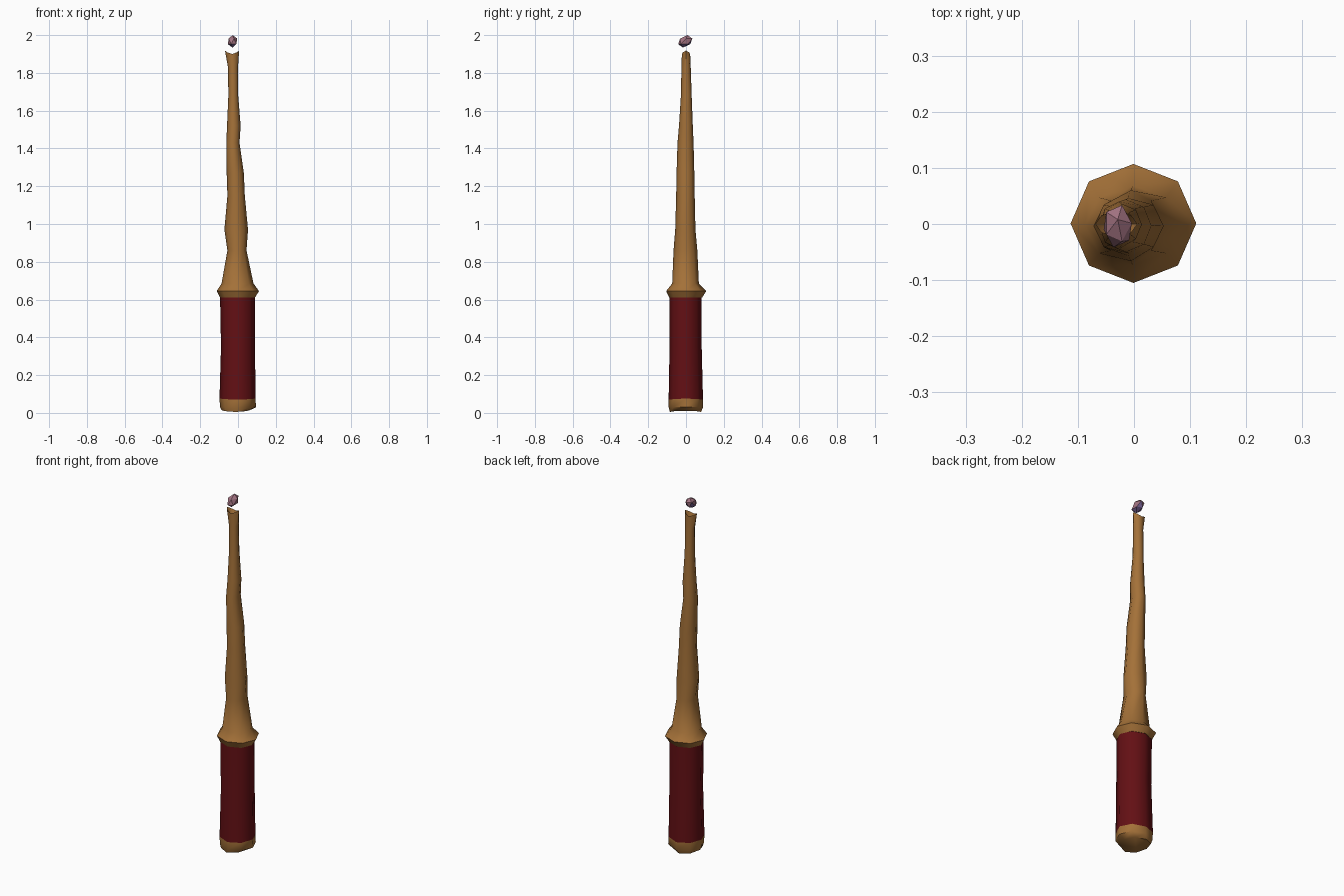
import bpy, bmesh, math
from mathutils import Vector

old = bpy.data.objects.get("Cube")
if old:
    bpy.data.objects.remove(old, do_unlink=True)


def material(name, rgb):
    m = bpy.data.materials.new(name)
    m.use_nodes = True
    m.diffuse_color = (*rgb, 1)
    m.node_tree.nodes["Principled BSDF"].inputs["Base Color"].default_value = (*rgb, 1)
    return m


wood = material("warm wood", (0.37, 0.165, 0.04))
leather = material("dark red wrap", (0.125, 0.005, 0.007))
pink = material("pink crystal", (0.36, 0.17, 0.22))
violet = material("violet crystal", (0.17, 0.11, 0.27))


def finish(name, bm, mats, angle):
    bmesh.ops.recalc_face_normals(bm, faces=bm.faces)
    me = bpy.data.meshes.new(name)
    bm.to_mesh(me)
    bm.free()
    ob = bpy.data.objects.new(name, me)
    bpy.context.collection.objects.link(ob)
    for m in mats:
        me.materials.append(m)
    bpy.ops.object.select_all(action="DESELECT")
    ob.select_set(True)
    bpy.context.view_layer.objects.active = ob
    bpy.ops.object.shade_smooth_by_angle(angle=math.radians(angle))
    return ob


SIDES = 8


def loft(name, rings, mats, rule, angle=50):
    """Skin rings given as z, x min, x max, y min, y max, rise at the two x sides."""
    bm = bmesh.new()
    loops = []
    for z, x0, x1, y0, y1, rise in rings:
        loop = []
        for i in range(SIDES):
            a = math.tau * i / SIDES
            c, s = math.cos(a), math.sin(a)
            loop.append(bm.verts.new(((x0 + x1) / 2 + c * (x1 - x0) / 2,
                                      (y0 + y1) / 2 + s * (y1 - y0) / 2,
                                      z + rise * c * c)))
        loops.append(loop)
    for k, (lo, hi) in enumerate(zip(loops, loops[1:])):
        for i in range(SIDES):
            j = (i + 1) % SIDES
            f = bm.faces.new((lo[i], lo[j], hi[j], hi[i]))
            f.material_index = rule(k)
    bm.faces.new(loops[0])
    bm.faces.new(loops[-1]).material_index = rule(len(rings))
    return finish(name, bm, mats, angle)


# Handle: wooden pommel below a leather wrap
loft("handle", [
    (0.005, -0.085, 0.06, -0.085, 0.08, 0.008),
    (0.03, -0.095, 0.095, -0.092, 0.09, 0),
    (0.07, -0.098, 0.093, -0.092, 0.09, 0.006),
    (0.35, -0.09, 0.09, -0.087, 0.083, 0),
    (0.615, -0.095, 0.09, -0.087, 0.083, 0),
], [wood, leather], lambda k: int(k in (2, 3)))

# Shaft: flared collar, gnarled taper, and a hollow forked tip
loft("shaft", [
    (0.61, -0.095, 0.09, -0.088, 0.085, 0),
    (0.645, -0.113, 0.111, -0.105, 0.107, 0),
    (0.685, -0.087, 0.082, -0.073, 0.068, 0),
    (0.86, -0.056, 0.045, -0.066, 0.06, 0),
    (0.97, -0.072, 0.053, -0.057, 0.05, 0),
    (1.15, -0.056, 0.036, -0.052, 0.046, 0),
    (1.27, -0.06, 0.031, -0.05, 0.044, 0),
    (1.43, -0.062, 0.008, -0.045, 0.04, 0),
    (1.52, -0.058, 0.014, -0.037, 0.036, 0),
    (1.68, -0.051, 0.001, -0.027, 0.03, 0),
    (1.83, -0.053, 0.0, -0.024, 0.025, 0),
    (1.9, -0.069, 0.006, -0.022, 0.022, 0.018),
    (1.87, -0.044, -0.01, -0.014, 0.014, 0),
], [wood, pink], lambda k: int(k >= 12))

# Floating crystal: six-sided gem, narrowed below and tilted toward the back
bm = bmesh.new()
bmesh.ops.create_icosphere(bm, subdivisions=1, radius=1)
for v in bm.verts:
    p = v.co.copy()
    v.co = Vector((-0.029 + 0.028 * p.x,
                   -0.004 + 0.038 * p.y + 0.012 * p.z,
                   1.967 + 0.033 * p.z))
bm.normal_update()
for f in bm.faces:
    f.material_index = int(f.normal.z < -0.3)
finish("crystal", bm, [pink, violet], 30)
